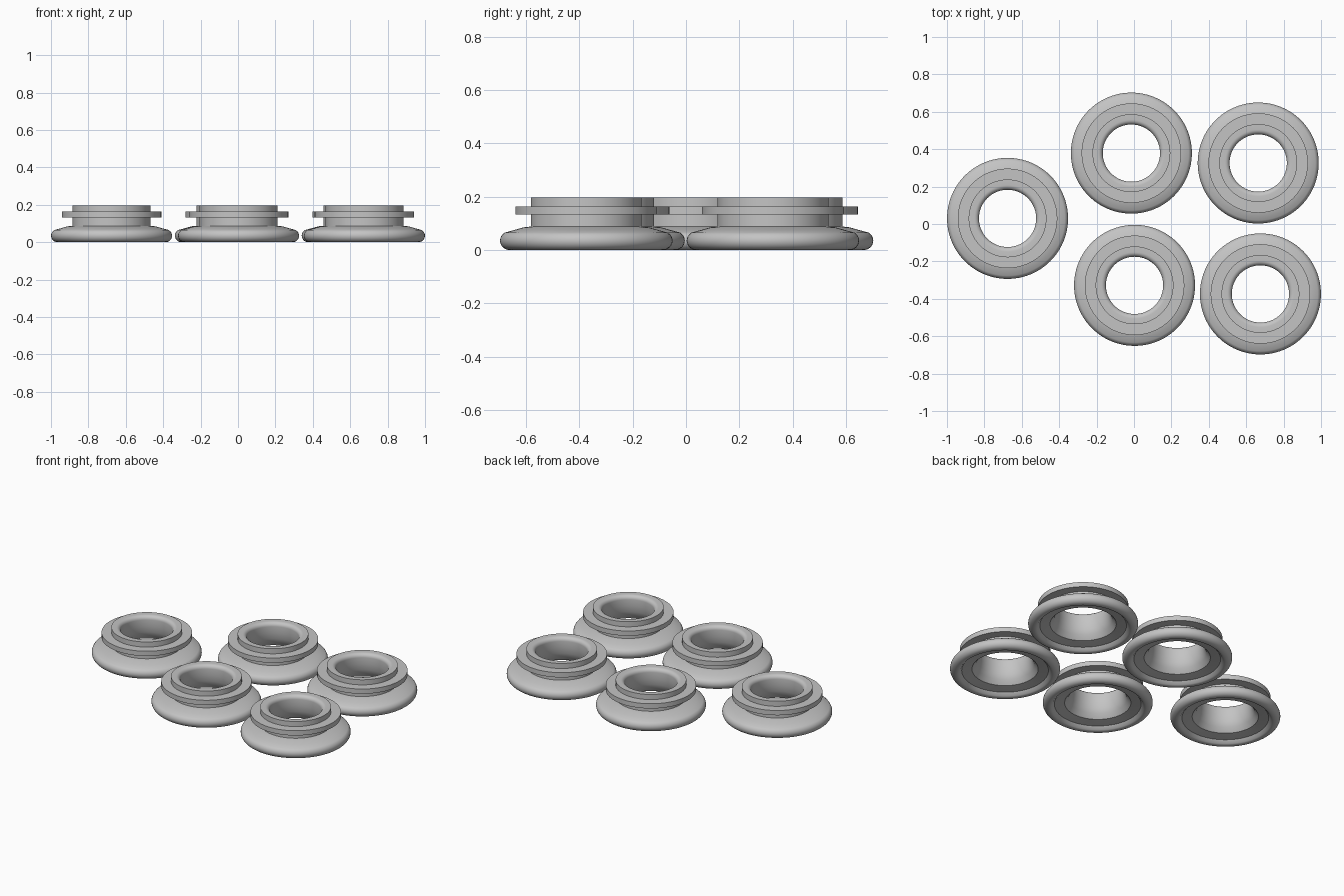
import bpy, bmesh, math

if "Cube" in bpy.data.objects:
    bpy.data.objects.remove(bpy.data.objects["Cube"])

SEGMENTS = 96

grey = bpy.data.materials.new("plain grey metal")
grey.diffuse_color = (0.55, 0.55, 0.55, 1)
grey.use_nodes = True
grey.node_tree.nodes["Principled BSDF"].inputs["Base Color"].default_value = grey.diffuse_color


def arc(cx, cz, rx, rz, start, end, steps):
    """Points (radius, height) along an elliptical arc, angles in degrees."""
    return [(cx + rx * math.cos(math.radians(start + (end - start) * i / steps)),
             cz + rz * math.sin(math.radians(start + (end - start) * i / steps)))
            for i in range(steps + 1)]


def lathe_mesh(name, profile):
    """Revolve a closed (radius, height) profile around z."""
    bm = bmesh.new()
    rings = []
    for s in range(SEGMENTS):
        a = 2 * math.pi * s / SEGMENTS
        rings.append([bm.verts.new((r * math.cos(a), r * math.sin(a), z)) for r, z in profile])
    n = len(profile)
    for s in range(SEGMENTS):
        a, b = rings[s], rings[(s + 1) % SEGMENTS]
        for i in range(n):
            j = (i + 1) % n
            bm.faces.new((a[i], b[i], b[j], a[j]))
    bmesh.ops.recalc_face_normals(bm, faces=bm.faces)
    mesh = bpy.data.meshes.new(name)
    bm.to_mesh(mesh)
    bm.free()
    mesh.materials.append(grey)
    return mesh


# Eyelet: rounded lip, sloping flange, straight neck, flared bore, hollow underside
eyelet_profile = (
    [(0.27, 0.004), (0.28, 0.0)]
    + arc(0.288, 0.035, 0.0355, 0.035, -90, 60, 10)          # rolled lip
    + [(0.27, 0.075), (0.235, 0.085), (0.208, 0.088)]         # flange top
    + [(0.208, 0.197)]                                        # neck
    + arc(0.178, 0.172, 0.025, 0.025, 90, 180, 6)             # rounded mouth
    + [(0.154, 0.13), (0.160, 0.09), (0.172, 0.06), (0.195, 0.032)]  # bore
    + [(0.205, 0.030), (0.255, 0.022)]                        # underside
)
# Washer: flat ring pressed onto the neck
washer_profile = [(0.2, 0.133), (0.266, 0.133), (0.266, 0.164), (0.2, 0.164)]

eyelet_mesh = lathe_mesh("eyelet", eyelet_profile)
washer_mesh = lathe_mesh("washer", washer_profile)

centres = [(-0.676, 0.03), (-0.014, 0.379), (0.664, 0.326), (0.003, -0.328), (0.676, -0.374)]

# Smooth shading on the shared meshes, keeping hard rims
for mesh in (eyelet_mesh, washer_mesh):
    mesh.shade_smooth()
    mesh.set_sharp_from_angle(angle=math.radians(35))

# Five loose grommets
for i, (x, y) in enumerate(centres, 1):
    for part, mesh in (("eyelet", eyelet_mesh), ("washer", washer_mesh)):
        ob = bpy.data.objects.new(f"{part}_{i}", mesh)
        ob.location = (x, y, 0)
        bpy.context.collection.objects.link(ob)
